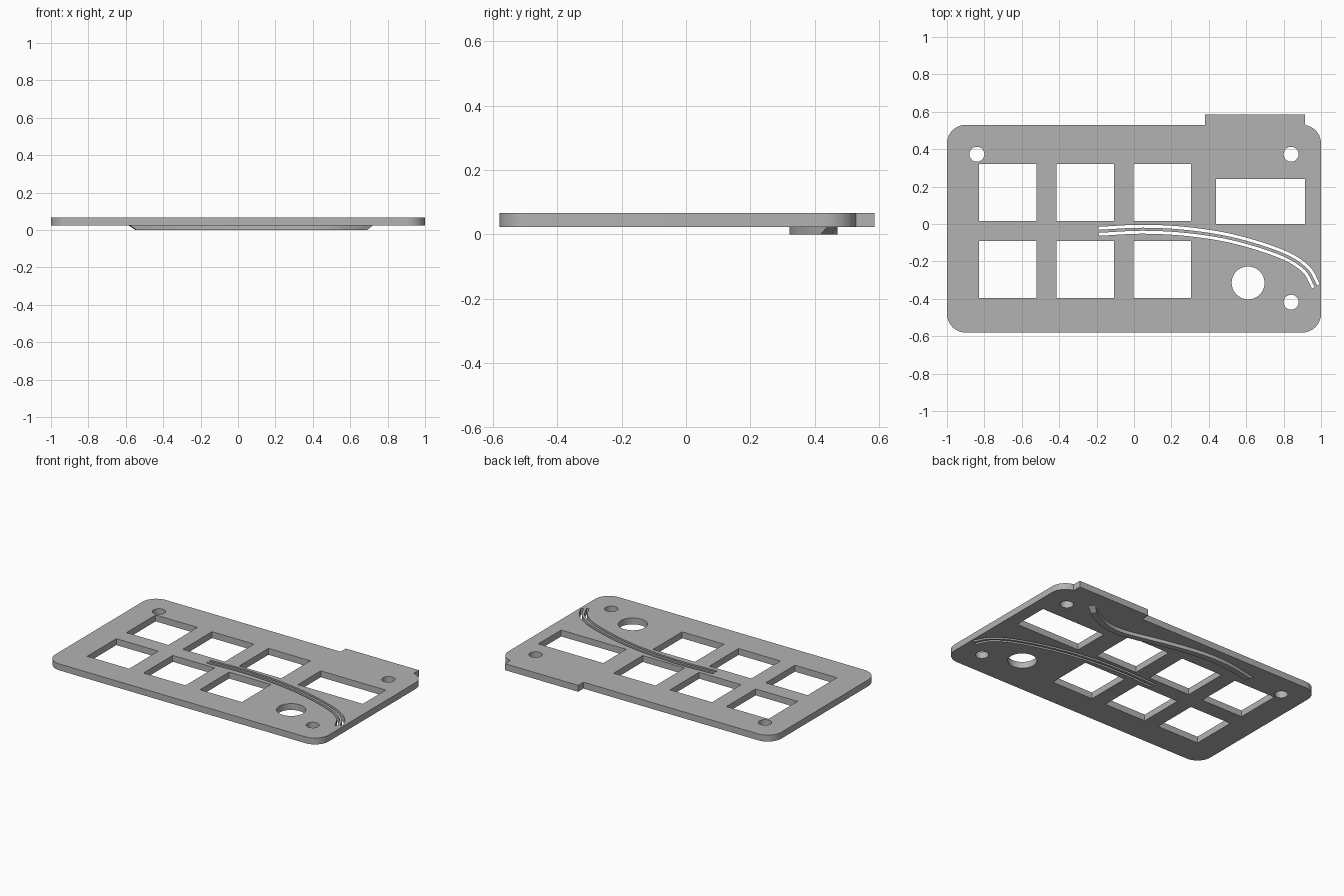
import bpy, bmesh, math
from mathutils import Vector

cube = bpy.data.objects.get("Cube")
if cube:
    bpy.data.objects.remove(cube)

BOTTOM, TOP = 0.0235, 0.066

grey = bpy.data.materials.new("plain grey")
grey.use_nodes = True
colour = (0.45, 0.45, 0.45, 1)
grey.diffuse_color = colour
grey.node_tree.nodes["Principled BSDF"].inputs["Base Color"].default_value = colour


def arc(cx, cy, r, start, end, n):
    steps = [math.radians(start + (end - start) * i / n) for i in range(n + 1)]
    return [Vector((cx + r * math.cos(a), cy + r * math.sin(a))) for a in steps]


def circle(cx, cy, r):
    return arc(cx, cy, r, 0, 360, 40)[:-1]


def rect(x0, y0, x1, y1):
    return [Vector(p) for p in ((x0, y0), (x1, y0), (x1, y1), (x0, y1))]


def smooth_path(points, n=8):
    """Catmull-Rom path through the points."""
    p = [Vector(q) for q in points]
    p = [2 * p[0] - p[1]] + p + [2 * p[-1] - p[-2]]
    path = []
    for a, b, c, d in zip(p, p[1:], p[2:], p[3:]):
        for i in range(n):
            t = i / n
            path.append(0.5 * (2 * b + (c - a) * t + (2 * a - 5 * b + 4 * c - d) * t ** 2
                               + (3 * b - a - 3 * c + d) * t ** 3))
    return path + [p[-2]]


def offset(path, dist):
    """Path shifted to its left by dist."""
    shifted = []
    for i, q in enumerate(path):
        t = (path[min(i + 1, len(path) - 1)] - path[max(i - 1, 0)]).normalized()
        shifted.append(q + Vector((-t.y, t.x)) * dist)
    return shifted


def finish(obj, angle):
    obj.data.materials.clear()
    obj.data.materials.append(grey)
    bpy.context.collection.objects.link(obj)
    bpy.ops.object.select_all(action='DESELECT')
    obj.select_set(True)
    bpy.context.view_layer.objects.active = obj
    bpy.ops.object.shade_smooth_by_angle(angle=math.radians(angle))


# Plate outline with rounded corners and a raised tab on the back edge
R = 0.1
outline = (arc(-0.9, -0.48, R, 180, 270, 10) + arc(0.9, -0.48, R, 270, 360, 10)
           + arc(0.9, 0.43, R, 0, 81, 9)
           + [Vector(p) for p in ((0.915, 0.585), (0.38, 0.585), (0.38, 0.53))]
           + arc(-0.9, 0.43, R, 90, 180, 10))

# Key windows, display window, screw holes and knob hole
holes = [rect(x, y, x + 0.307, y + 0.305)
         for x in (-0.828, -0.415, -0.002) for y in (0.016, -0.395)]
holes.append(rect(0.438, 0, 0.914, 0.24))
holes += [circle(x, y, 0.04) for x, y in ((-0.84, 0.373), (0.84, 0.373), (0.84, -0.418))]
holes.append(circle(0.61, -0.315, 0.088))

# Twin curved slots
sweep = smooth_path([(-0.19, -0.023), (0.05, -0.012), (0.3, -0.026), (0.55, -0.068),
                     (0.8, -0.148), (0.93, -0.23), (0.987, -0.325)])
for shift in (0, -0.032):
    holes.append(offset(sweep, shift + 0.008) + offset(sweep, shift - 0.008)[::-1])

curve = bpy.data.curves.new("plate_profile", 'CURVE')
curve.dimensions = '2D'
curve.fill_mode = 'BOTH'
curve.extrude = (TOP - BOTTOM) / 2
for loop in [outline] + holes:
    spline = curve.splines.new('POLY')
    spline.points.add(len(loop) - 1)
    for point, q in zip(spline.points, loop):
        point.co = (q.x, q.y, 0, 1)
    spline.use_cyclic_u = True

profile = bpy.data.objects.new("plate_profile", curve)
bpy.context.collection.objects.link(profile)
bpy.context.view_layer.update()
graph = bpy.context.evaluated_depsgraph_get()
mesh = bpy.data.meshes.new_from_object(profile.evaluated_get(graph))
bpy.data.objects.remove(profile)

bm = bmesh.new()
bm.from_mesh(mesh)
bmesh.ops.remove_doubles(bm, verts=bm.verts, dist=0.00005)
bmesh.ops.translate(bm, verts=bm.verts, vec=(0, 0, (TOP + BOTTOM) / 2))
bmesh.ops.recalc_face_normals(bm, faces=bm.faces)
bm.to_mesh(mesh)
bm.free()
finish(bpy.data.objects.new("plate", mesh), 30)

# Curved rib under the back edge, its ends sloping inward
upper = smooth_path([(0.71, 0.455), (0.62, 0.395), (0.5, 0.348), (0.36, 0.346), (0.1, 0.405),
                     (-0.15, 0.447), (-0.35, 0.447), (-0.58, 0.405)])
lower = [q.copy() for q in upper]
for end, step in ((0, 1), (-1, -1)):
    inward = (upper[end + 3 * step] - upper[end]).normalized()
    for k in range(4):
        lower[end + k * step] += inward * 0.036 * (1 - k / 4)

bm = bmesh.new()
rails = [[bm.verts.new((q.x, q.y, z)) for q in offset(path, side)]
         for path, side, z in ((upper, 0.019, BOTTOM + 0.001), (upper, -0.019, BOTTOM + 0.001),
                               (lower, -0.019, 0), (lower, 0.019, 0))]
for a, b in zip(rails, rails[1:] + rails[:1]):
    for i in range(len(a) - 1):
        bm.faces.new((a[i], a[i + 1], b[i + 1], b[i]))
for end in (0, -1):
    bm.faces.new([rail[end] for rail in rails])
bmesh.ops.recalc_face_normals(bm, faces=bm.faces)
mesh = bpy.data.meshes.new("underside_rib")
bm.to_mesh(mesh)
bm.free()
finish(bpy.data.objects.new("underside_rib", mesh), 30)
